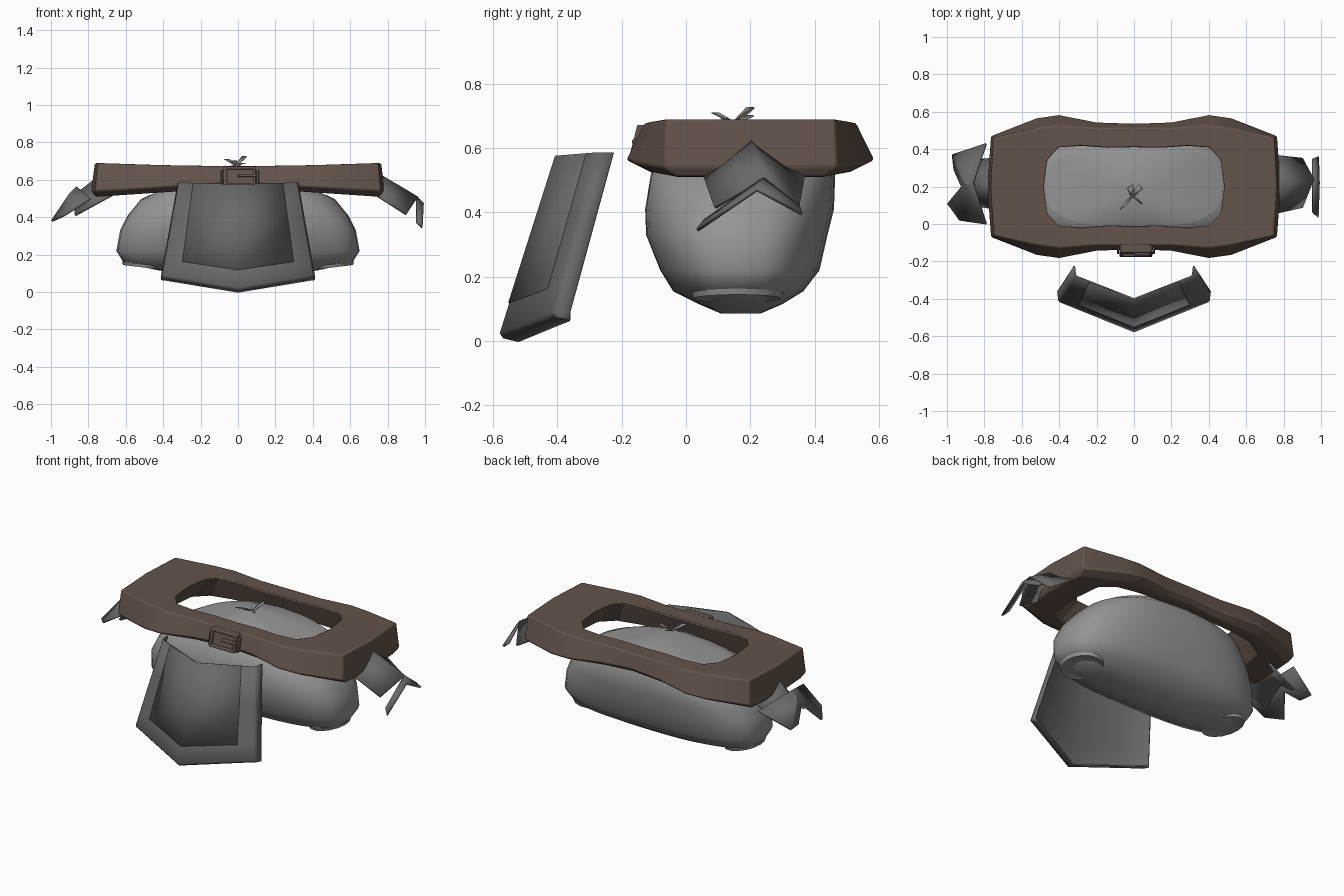
import bpy, bmesh, math
from mathutils import Vector

cube = bpy.data.objects.get("Cube")
if cube:
    bpy.data.objects.remove(cube, do_unlink=True)


def material(name, rgb):
    m = bpy.data.materials.new(name)
    m.use_nodes = True
    m.diffuse_color = (*rgb, 1)
    m.node_tree.nodes["Principled BSDF"].inputs["Base Color"].default_value = (*rgb, 1)
    return m


leather = material("brown leather", (0.125, 0.087, 0.068))
dark_cloth = material("dark grey cloth", (0.14, 0.14, 0.14))
light_cloth = material("light grey cloth", (0.3, 0.3, 0.3))
MID = 0.2  # middle of the belt in depth


def finish(bm, name, mat, thick=0, bevel=0, angle=35):
    me = bpy.data.meshes.new(name)
    bm.to_mesh(me)
    bm.free()
    ob = bpy.data.objects.new(name, me)
    bpy.context.collection.objects.link(ob)
    me.materials.append(mat)
    if thick:
        s = ob.modifiers.new("thickness", 'SOLIDIFY')
        s.thickness, s.offset = thick, 0
    if bevel:
        b = ob.modifiers.new("rounding", 'BEVEL')
        b.width, b.segments, b.limit_method = bevel, 2, 'ANGLE'
    bpy.ops.object.select_all(action='DESELECT')
    ob.select_set(True)
    bpy.context.view_layer.objects.active = ob
    bpy.ops.object.shade_smooth_by_angle(angle=math.radians(angle))
    return ob


def grid(rows, wrap_u=False, wrap_v=False):
    """Mesh joining rows of points, optionally closed in either direction."""
    bm = bmesh.new()
    vs = [[bm.verts.new(p) for p in r] for r in rows]
    nv, nu = len(rows), len(rows[0])
    for j in range(nv if wrap_v else nv - 1):
        for i in range(nu if wrap_u else nu - 1):
            k, l = (i + 1) % nu, (j + 1) % nv
            bm.faces.new((vs[j][i], vs[j][k], vs[l][k], vs[l][i]))
    return bm, vs


def mirror_quarter(q):
    """Quarter outline from front middle to side, mirrored to a closed loop."""
    half = [(x, -y) for x, y in q] + [(x, y) for x, y in reversed(q[:-1])]
    return half + [(-x, y) for x, y in reversed(half[1:-1])]


# Wide belt: one closed section swept round a wavy outline
top_out = [(0, .315), (.2, .312), (.4, .328), (.52, .312), (.75, .262), (.765, 0)]
mid_out = [(0, .338), (.2, .345), (.4, .385), (.52, .368), (.765, .27), (.785, 0)]
low_out = [(0, .305), (.2, .305), (.4, .325), (.52, .31), (.75, .23), (.765, 0)]
low_in = [(0, .25), (.2, .25), (.36, .255), (.5, .24), (.58, .18), (.6, 0)]
top_in = [(0, .208), (.14, .205), (.28, .216), (.4, .208), (.46, .14), (.478, 0)]


def top_z(x):
    return .674 + .016 * min(1, abs(x) / .75) ** 2


def low_z(x):
    return .56 - .05 * min(1, abs(x) / .75)


sections = [(top_out, top_z, 0), (mid_out, low_z, .03), (low_out, low_z, 0),
            (low_in, low_z, 0), (top_in, top_z, 0)]
rows = [[(x, y + MID, h(x) + dz) for x, y in mirror_quarter(q)] for q, h, dz in sections]
bm, _ = grid(rows, True, True)
bmesh.ops.recalc_face_normals(bm, faces=bm.faces)
finish(bm, "belt", leather, bevel=.008, angle=30)


# Belt buckle: frame, keeper loops and prong
def box(name, centre, size, mat):
    bm = bmesh.new()
    bmesh.ops.create_cube(bm, size=1)
    for v in bm.verts:
        v.co = Vector(a * b + c for a, b, c in zip(v.co, size, centre))
        v.co.y += .25 * (v.co.z - .62)  # lean back with the belt face
    return finish(bm, name, mat, bevel=.004)


for side in (-1, 1):
    box("buckle_side", (.01 + side * .078, -.142, .62), (.018, .045, .1), leather)
    box("buckle_bar", (.01, -.142, .62 + side * .044), (.17, .045, .016), leather)
    box("belt_loop", (.01 + side * .095, -.135, .61), (.012, .03, .08), leather)
box("buckle_plate", (.01, -.135, .62), (.15, .035, .09), leather)
box("buckle_prong", (.05, -.158, .622), (.1, .02, .014), leather)

# Baggy trousers body: stacked rounded-rectangle sections, the top ones dipping at the sides
levels = [(.60, .08, .47, -.015, .42), (.545, .05, .52, -.105, .465), (.41, 0, .59, -.127, .46),
          (.33, 0, .63, -.124, .44), (.22, 0, .65, -.08, .415), (.155, 0, .61, -.04, .365),
          (.115, 0, .42, .04, .30), (.085, 0, .18, .11, .23)]
SEG = 36
rows = []
for z, dip, hx, y0, y1 in levels:
    ring = []
    for i in range(SEG):
        a = math.tau * i / SEG
        c, s = math.cos(a), math.sin(a)
        px = math.copysign(abs(c) ** .7, c) * hx
        py = math.copysign(abs(s) ** .7, s) * (y1 - y0) / 2 + (y0 + y1) / 2
        ring.append((px, py, z - dip * (px / hx) ** 2))
    rows.append(ring)
bm, vs = grid(rows, True)
bm.faces.new(vs[-1])
bmesh.ops.recalc_face_normals(bm, faces=bm.faces)
finish(bm, "trousers", light_cloth, angle=60)

# Gathered cloth closing the waist
bm = bmesh.new()
apex = bm.verts.new((-.01, .15, .685))
rim = [bm.verts.new(p) for p in rows[0]]
for i in range(SEG):
    bm.faces.new((apex, rim[i], rim[(i + 1) % SEG]))
finish(bm, "waist_gather", light_cloth, angle=12)

# Cuffs at the two leg ends, nearly flush with the body
outline = [(math.cos(math.tau * i / 16), math.sin(math.tau * i / 16)) for i in range(16)]
for side in (-1, 1):
    cuff = [[(side * (.51 + r * x), .16 + 1.3 * r * y, z + .12 * r * x) for x, y in outline]
            for r, z in ((.11, .15), (.105, .132), (.08, .138))]
    bm, vs = grid(cuff, True)
    bm.faces.new(vs[-1])
    bmesh.ops.recalc_face_normals(bm, faces=bm.faces)
    finish(bm, "leg_cuff", light_cloth)


# Front apron: folded sheet with turned-back rim and a slightly raised panel
def apron_point(u, v):
    v_in, a = max(v, 0), min(abs(u), 1)
    mid = Vector((0, -.575 + .175 * v_in, .025 + .55 * v_in))
    edge = Vector((math.copysign(.395 - .088 * v_in, u), -.415 + .135 * v_in, .09 + .495 * v_in))
    p = mid.lerp(edge, a)
    out_u, out_v = max(abs(u) - 1, 0), max(-v, 0)
    turn = max(out_u, out_v)  # 0 to 1 round the turned-back rim
    p.y += .055 * turn ** 1.5
    p.z -= .024 * out_v ** .5
    p.x += math.copysign(.012 * out_u ** .5, u)
    return p


columns = (-2, -1.3, -1, -.78, 0, .78, 1, 1.3, 2)
bm, _ = grid([[apron_point(u, v) for u in columns] for v in (-1, -.3, 0, .17, .6, 1)])
finish(bm, "apron", dark_cloth, thick=.008, angle=55)
bm, _ = grid([[apron_point(u, v) - Vector((0, .004, 0)) for u in (-.78, 0, .78)]
              for v in (.17, .6, 1)])
finish(bm, "apron_panel", dark_cloth, thick=.007, angle=55)


# Hanging side ties: ridged strips of cloth
def tie(name, *strips):
    bm, _ = grid(strips)
    return finish(bm, name, dark_cloth, thick=.012, angle=20)


tie("left_tie", [(.72, .05, .53), (.75, .2, .63), (.72, .37, .53)],
    [(.9, .09, .415), (.96, .24, .505), (.9, .35, .42)])
tie("left_tie_end", [(.955, .06, .375), (.955, .24, .505), (.955, .35, .42)],
    [(.985, .035, .345), (.99, .22, .47), (.985, .36, .395)])
tie("right_tie", [(-.65, .07, .53), (-.75, .2, .61), (-.65, .36, .53)],
    [(-.87, .1, .41), (-.88, .22, .51), (-.87, .34, .42)])
tie("right_tie_end", [(-.79, .0, .5), (-.86, .22, .56), (-.79, .43, .5)],
    [(-.93, .02, .41), (-.9, .21, .52), (-.97, .37, .41)],
    [(-.995, .11, .38), (-.92, .2, .49), (-.96, .29, .41)])

# Small loose ends of the knot above the waist
for i, (tx, ty, tz) in enumerate([(-.06, .09, .71), (.035, .2, .725), (-.02, .2, .7), (.03, .12, .69)]):
    root = Vector((-.01, .15, .678))
    tip = Vector((tx, ty, tz))
    wide = Vector((.012, -.012, 0)) if i % 2 else Vector((.015, .01, 0))
    bm, _ = grid([[root - wide * .5, root + wide * .5], [tip - wide, tip + wide]])
    finish(bm, "knot_end", light_cloth, thick=.005)
